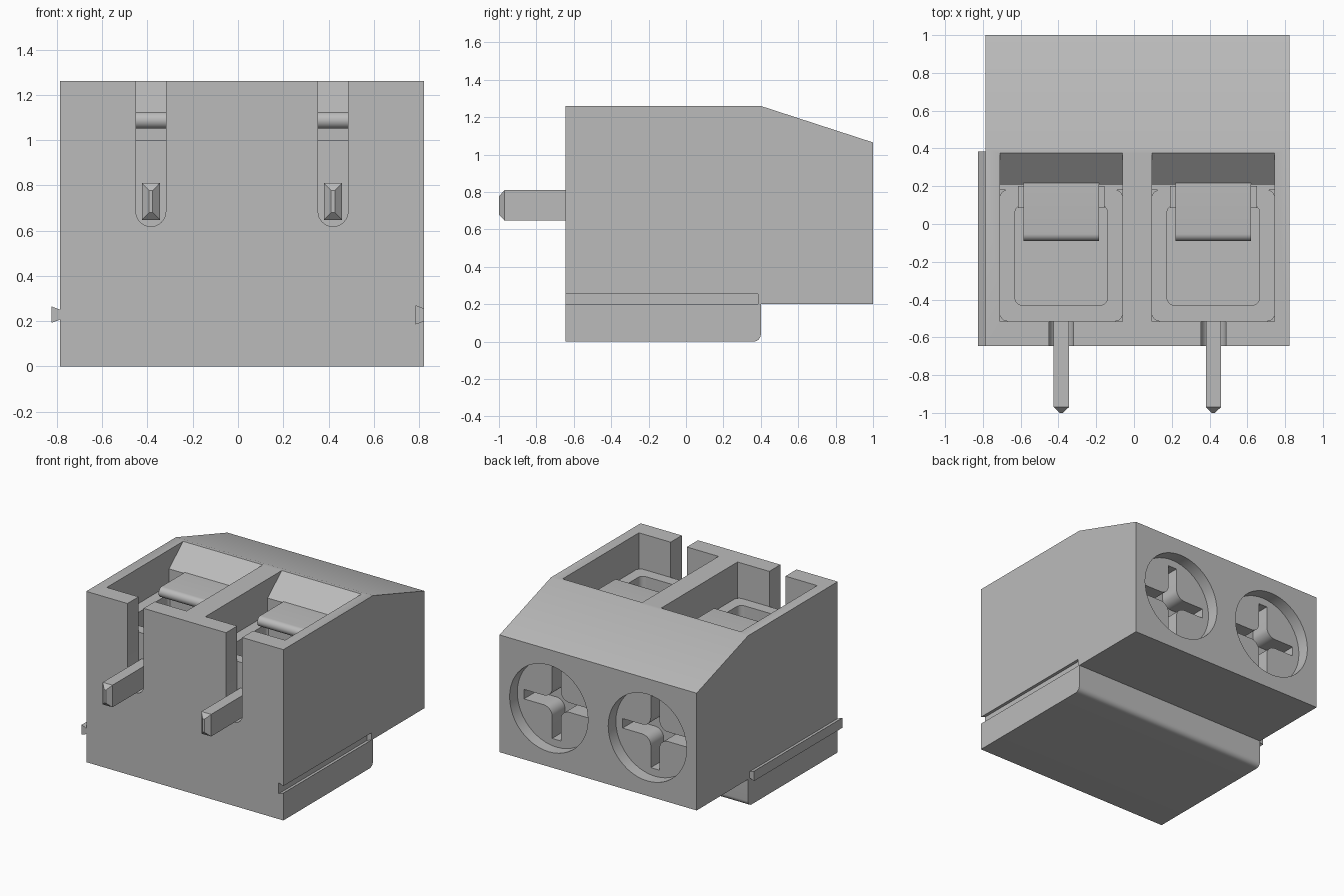
import bpy, bmesh, math
from mathutils import Vector

cube = bpy.data.objects.get("Cube")
if cube:
    bpy.data.objects.remove(cube, do_unlink=True)

grey = bpy.data.materials.new("plain grey")
grey.use_nodes = True
GREY = (0.5, 0.5, 0.5, 1)
grey.diffuse_color = GREY
grey.node_tree.nodes["Principled BSDF"].inputs["Base Color"].default_value = GREY


def prism(name, points, axis, lo, hi):
    """Extrude a 2D outline along x (points y,z), y (points x,z) or z (points x,y)."""
    place = {"x": lambda a, b, t: (t, a, b),
             "y": lambda a, b, t: (a, t, b),
             "z": lambda a, b, t: (a, b, t)}[axis]
    bm = bmesh.new()
    low = [bm.verts.new(place(a, b, lo)) for a, b in points]
    high = [bm.verts.new(place(a, b, hi)) for a, b in points]
    bm.faces.new(low)
    bm.faces.new(high)
    for i in range(len(points)):
        j = (i + 1) % len(points)
        bm.faces.new((low[i], low[j], high[j], high[i]))
    bmesh.ops.recalc_face_normals(bm, faces=bm.faces)
    mesh = bpy.data.meshes.new(name)
    bm.to_mesh(mesh)
    bm.free()
    mesh.materials.append(grey)
    obj = bpy.data.objects.new(name, mesh)
    bpy.context.collection.objects.link(obj)
    return obj


def arc(cx, cy, r, start, end, steps=8):
    return [(cx + r * math.cos(math.radians(start + (end - start) * i / steps)),
             cy + r * math.sin(math.radians(start + (end - start) * i / steps)))
            for i in range(steps + 1)]


def rounded(x0, x1, y0, y1, r):
    return (arc(x1 - r, y1 - r, r, 0, 90) + arc(x0 + r, y1 - r, r, 90, 180)
            + arc(x0 + r, y0 + r, r, 180, 270) + arc(x1 - r, y0 + r, r, 270, 360))


def box(x0, x1, y0, y1):
    return [(x0, y0), (x1, y0), (x1, y1), (x0, y1)]


def cut(obj, cutter):
    mod = obj.modifiers.new("cut", "BOOLEAN")
    mod.object = cutter
    mod.solver = "EXACT"
    cutter.hide_render = True
    bpy.context.view_layer.objects.active = obj
    bpy.ops.object.modifier_apply(modifier=mod.name)
    bpy.data.objects.remove(cutter, do_unlink=True)


def smooth(obj):
    bpy.ops.object.select_all(action="DESELECT")
    obj.select_set(True)
    bpy.context.view_layer.objects.active = obj
    bpy.ops.object.shade_smooth_by_angle(angle=math.radians(30))


LEFT, RIGHT, FRONT, TOP = 0.822, -0.787, -0.645, 1.26
CENTRES = (-0.385, 0.42)
SCREW_Z = 0.63

# Housing with a stepped underside and sloped rear top
side = ([(FRONT, 0)] + arc(0.36, 0.04, 0.04, -90, 0)
        + [(0.4, 0.2), (1, 0.2), (1, 1.065), (0.4, TOP), (FRONT, TOP)])
housing = prism("housing", side, "x", RIGHT, LEFT)

# Dovetail groove on the left side, matching rail on the right side
cut(housing, prism("groove_cutter", [(LEFT + 0.01, 0.205), (LEFT + 0.01, 0.25),
    (LEFT - 0.038, 0.268), (LEFT - 0.038, 0.187)], "y", FRONT - 0.1, 0.385))
prism("side_rail", [(RIGHT + 0.01, 0.21), (RIGHT + 0.01, 0.247),
    (RIGHT - 0.038, 0.265), (RIGHT - 0.038, 0.192)], "y", FRONT, 0.385)

for number, c in enumerate(CENTRES, 1):
    x0, x1 = c - 0.325, c + 0.325

    # Open wire pocket with an inclined rear lip
    pocket = [(-0.515, 0.25), (0.18, 0.25), (0.18, 1.0), (0.21, 1.0), (0.21, 1.12),
              (0.375, TOP), (0.375, TOP + 0.1), (-0.515, TOP + 0.1)]
    cut(housing, prism("pocket_cutter", pocket, "x", x0, x1))

    # Front slot with a rounded foot
    slot = [(c + 0.066, TOP + 0.1), (c - 0.066, TOP + 0.1)] + arc(c, 0.684, 0.066, 180, 360, 16)
    cut(housing, prism("slot_cutter", slot, "y", FRONT - 0.1, -0.5))

    # Round screw well in the back
    cut(housing, prism("well_cutter", arc(c, SCREW_Z, 0.32, 0, 352.5, 47), "y", 0.7, 1.1))

    # Metal cage with a rounded square opening
    cage = prism(f"clamp_cage_{number}", rounded(x0, x1, -0.515, 0.18, 0.04), "z", 0.25, 1.0)
    cut(cage, prism("cage_cutter", rounded(c - 0.245, c + 0.245, -0.43, 0.1, 0.04), "z", 0.35, 1.2))
    smooth(cage)

    # Bent clamp plate reaching over the opening
    plate = [(0.23, 1.05), (0.23, 1.125)] + arc(-0.053, 1.0875, 0.0375, 90, 270, 12)
    smooth(prism(f"clamp_plate_{number}", plate, "x", c - 0.2, c + 0.2))
    prism(f"clamp_support_{number}", box(c - 0.23, c + 0.23, 0.085, 0.2), "z", 0.35, 1.05)

    # Screw head with a filleted cross recess
    screw = prism(f"screw_{number}", arc(c, SCREW_Z, 0.32, 0, 352.5, 47), "y", 0.69, 0.91)
    w, r, reach = 0.035, 0.07, 0.265
    cross = []
    for turn in range(4):
        quarter = [(reach, -w), (reach, w)] + arc(w + r, w + r, r, 270, 180)
        for px, pz in quarter:
            v = Vector((px, pz))
            for _ in range(turn):
                v = Vector((-v.y, v.x))
            cross.append((c + v.x, SCREW_Z + v.y))
    cut(screw, prism("cross_cutter", cross, "y", 0.76, 1.0))
    smooth(screw)

    # Solder pin with a tapered tip
    pin = prism(f"pin_{number}", box(c - 0.04, c + 0.04, 0.647, 0.81), "y", -0.97, -0.5)
    bm = bmesh.new()
    bm.from_mesh(pin.data)
    tip = min(bm.faces, key=lambda f: f.calc_center_median().y)
    end = bmesh.ops.extrude_discrete_faces(bm, faces=[tip])["faces"][0]
    middle = end.calc_center_median()
    for v in end.verts:
        v.co = (middle.x + (v.co.x - middle.x) * 0.2, -1, middle.z + (v.co.z - middle.z) * 0.6)
    loose = bmesh.ops.bridge_loops(bm, edges=[e for e in bm.edges if e.is_boundary])
    bmesh.ops.recalc_face_normals(bm, faces=bm.faces)
    bm.to_mesh(pin.data)
    bm.free()

smooth(housing)
